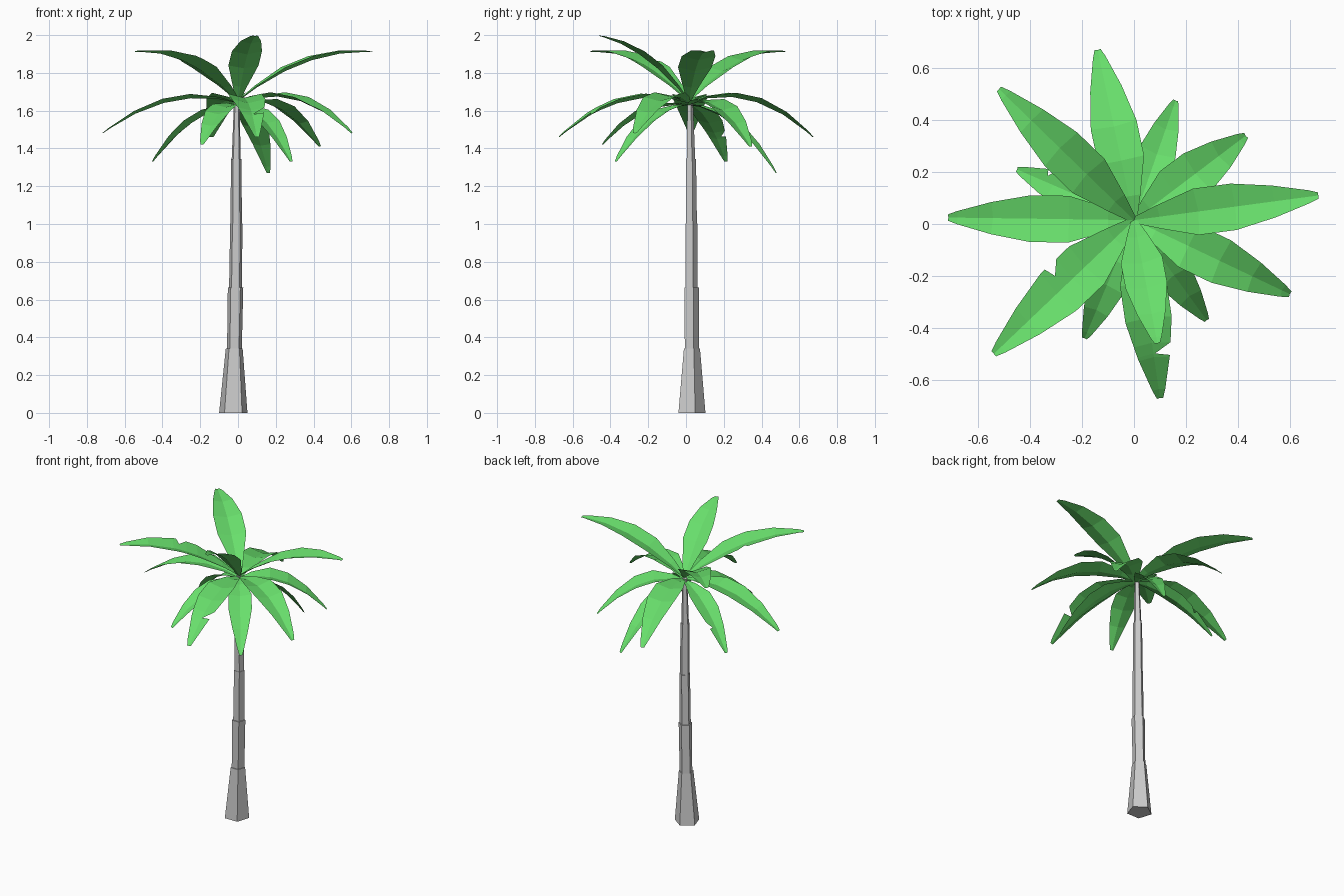
import bpy, bmesh, math
from mathutils import Vector

if "Cube" in bpy.data.objects:
    bpy.data.objects.remove(bpy.data.objects["Cube"])

green = bpy.data.materials.new("leaf_green")
green.diffuse_color = (0.14, 0.74, 0.15, 1)
green.use_nodes = True
green.node_tree.nodes["Principled BSDF"].inputs["Base Color"].default_value = green.diffuse_color


def add_object(name, bm, mat=None):
    me = bpy.data.meshes.new(name)
    bm.to_mesh(me)
    bm.free()
    ob = bpy.data.objects.new(name, me)
    bpy.context.collection.objects.link(ob)
    if mat:
        me.materials.append(mat)
    return ob


# Trunk: stacked five-sided segments, each flaring a little over the next
def ring(bm, z, cx, cy, r):
    return [bm.verts.new((cx + r * math.cos(math.radians(72 * i - 54)),
                          cy + r * math.sin(math.radians(72 * i - 54)), z))
            for i in range(5)]


segments = [  # z, centre x, centre y, radius for bottom and top
    ((0.00, -0.025, 0.024, 0.079), (0.34, -0.020, 0.027, 0.047)),
    ((0.335, -0.019, 0.027, 0.041), (0.665, -0.013, 0.026, 0.043)),
    ((0.66, -0.013, 0.026, 0.036), (1.003, -0.009, 0.026, 0.034)),
    ((0.997, -0.009, 0.026, 0.032), (1.345, -0.010, 0.024, 0.029)),
    ((1.335, -0.010, 0.024, 0.025), (1.65, -0.006, 0.021, 0.016)),
]
bm = bmesh.new()
for low, high in segments:
    a, b = ring(bm, *low), ring(bm, *high)
    for i in range(5):
        j = (i + 1) % 5
        bm.faces.new((a[i], a[j], b[j], b[i]))
    bm.faces.new(a[::-1])
    bm.faces.new(b)
add_object("trunk", bm)

# Leaf outline: position along the midrib, half width
OUTLINE = [(0, 0.012), (0.14, 0.045), (0.35, 0.09), (0.55, 0.09),
           (0.76, 0.062), (0.95, 0.025), (1, 0.012)]
FOLD = 0.25  # how far the edges rise above the midrib


def half_width(t):
    for (t0, w0), (t1, w1) in zip(OUTLINE, OUTLINE[1:]):
        if t <= t1:
            return w0 + (w1 - w0) * (t - t0) / (t1 - t0)
    return OUTLINE[-1][1]


# Leaf: a sheet folded along an arched midrib, optionally torn on one side
def leaf(name, tip, start_z, control_z, width=1.0, tear=None):
    p0, p2 = Vector((0, 0.015, start_z)), Vector(tip)
    p1 = (p0 + p2) / 2
    p1.z = control_z
    side = (p2 - p0).cross(Vector((0, 0, 1))).normalized()  # right of the leaf
    stations = [(t, w * width, w * width) for t, w in OUTLINE]
    if tear:
        hand, tt, depth = tear
        for t, f in ((tt - 0.06, 1), (tt, 1 - depth), (tt + 0.02, 1)):
            w = half_width(t) * width
            stations.append((t, w * f, w) if hand < 0 else (t, w, w * f))
        stations.sort()
    bm = bmesh.new()
    rows = []
    for t, wl, wr in stations:
        p = p0 * (1 - t) ** 2 + p1 * 2 * t * (1 - t) + p2 * t * t
        tan = (p1 - p0) * (1 - t) + (p2 - p1) * t
        up = side.cross(tan).normalized()
        rows.append([bm.verts.new(q) for q in (
            p - side * wl + up * wl * FOLD, p, p + side * wr + up * wr * FOLD)])
    for a, b in zip(rows, rows[1:]):
        for k in (0, 1):
            bm.faces.new((a[k], a[k + 1], b[k + 1], b[k]))
    add_object(name, bm, green)


# Upper leaves
leaf("upper_leaf_1", (0.71, 0.11, 1.91), 1.65, 1.93)
leaf("upper_leaf_2", (-0.52, 0.52, 1.91), 1.65, 1.93)
leaf("upper_leaf_3", (-0.54, -0.50, 1.91), 1.65, 1.93, 1.1, (1, 0.5, 0.45))
leaf("upper_leaf_4", (0.09, -0.46, 1.995), 1.65, 1.94, 0.9)
# Middle leaves
leaf("middle_leaf_1", (-0.14, 0.67, 1.46), 1.64, 1.76)
leaf("middle_leaf_2", (0.60, -0.27, 1.48), 1.64, 1.76)
leaf("middle_leaf_3", (0.10, -0.67, 1.46), 1.64, 1.75, 1.0, (-1, 0.75, 0.9))
leaf("middle_leaf_4", (-0.715, 0.025, 1.48), 1.64, 1.74)
# Lower drooping leaves
leaf("lower_leaf_1", (0.16, 0.475, 1.27), 1.63, 1.61, 0.8)
leaf("lower_leaf_2", (0.43, 0.34, 1.41), 1.63, 1.71)
leaf("lower_leaf_3", (0.28, -0.37, 1.33), 1.63, 1.62, 0.8)
leaf("lower_leaf_4", (-0.19, -0.44, 1.42), 1.63, 1.66, 0.8)
leaf("lower_leaf_5", (-0.45, 0.21, 1.33), 1.63, 1.62, 0.8, (1, 0.75, 0.5))
